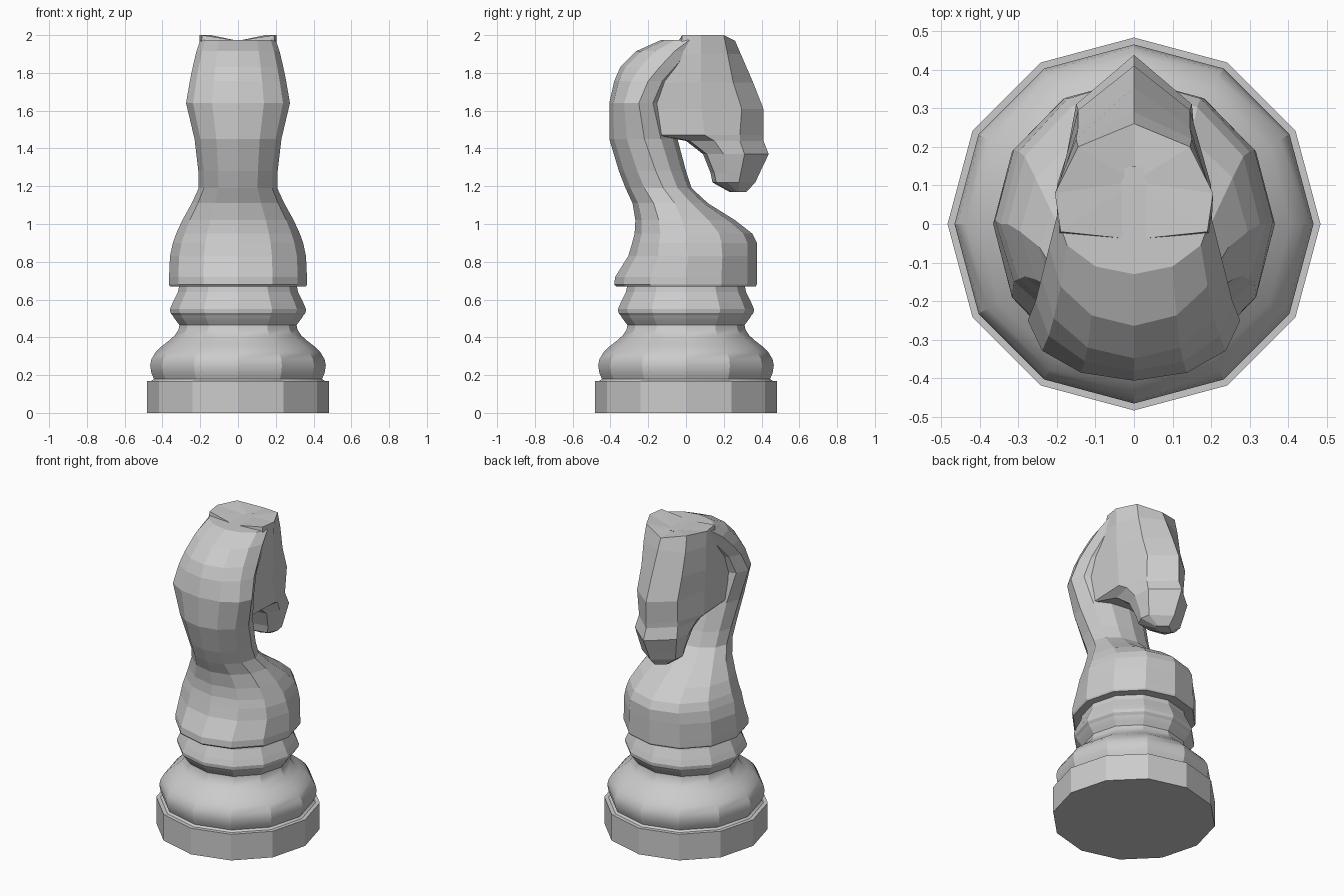
import bpy, bmesh, math

if "Cube" in bpy.data.objects:
    bpy.data.objects.remove(bpy.data.objects["Cube"])

stone = bpy.data.materials.new("light grey")
stone.diffuse_color = (0.6, 0.6, 0.6, 1)
stone.use_nodes = True
stone.node_tree.nodes["Principled BSDF"].inputs["Base Color"].default_value = stone.diffuse_color


def loft(name, rings, dip=0.0):
    """Skin a list of closed rings; the top cap is fanned to a slightly lowered centre."""
    bm = bmesh.new()
    vs = [[bm.verts.new(p) for p in r] for r in rings]
    n = len(rings[0])
    for a, b in zip(vs, vs[1:]):
        for i in range(n):
            j = (i + 1) % n
            bm.faces.new((a[i], a[j], b[j], b[i]))
    bm.faces.new(vs[0][::-1])
    top = vs[-1]
    ys = [v.co.y for v in top]
    mid = bm.verts.new((0, (min(ys) + max(ys)) / 2, max(v.co.z for v in top) - dip))
    for i in range(n):
        bm.faces.new((top[i], top[(i + 1) % n], mid))
    bmesh.ops.recalc_face_normals(bm, faces=bm.faces)
    me = bpy.data.meshes.new(name)
    bm.to_mesh(me)
    bm.free()
    me.materials.append(stone)
    ob = bpy.data.objects.new(name, me)
    bpy.context.collection.objects.link(ob)
    return ob


def oval(z, back, centre, front, w):
    """Twelve-sided ring with separate rear and front depth."""
    pts = []
    for k in range(12):
        a = math.tau * k / 12
        s = math.sin(a)
        pts.append((w * math.cos(a), centre + s * (front - centre if s > 0 else centre - back), z))
    return pts


def lathe(name, profile):
    return loft(name, [oval(z, -r, 0, r, r) for r, z in profile])


# Foot disc
lathe("foot", [(.483, 0), (.483, .17)])

# Turned bulge and collar
lathe("turned_base", [(.465, .165), (.445, .18), (.458, .21), (.465, .25), (.458, .285),
                      (.437, .32), (.405, .352), (.365, .383), (.335, .41), (.315, .44),
                      (.31, .465), (.325, .485), (.34, .505), (.345, .515)])
lathe("collar", [(.345, .515), (.358, .53), (.36, .55), (.345, .585), (.318, .64), (.31, .68)])

# Bust, neck and mane: z, back, centre, front, half width
body = [(.67, -.37, 0, .37, .36), (.68, -.38, 0, .375, .365), (.72, -.375, 0, .375, .365),
        (.83, -.306, .01, .375, .36), (.90, -.285, 0, .375, .345), (.95, -.272, 0, .35, .327),
        (1.02, -.268, -.02, .26, .295), (1.11, -.283, -.06, .116, .245),
        (1.19, -.32, -.12, .03, .208), (1.28, -.355, -.16, 0, .21),
        (1.45, -.406, -.22, -.045, .23), (1.64, -.406, -.25, -.1, .275),
        (1.757, -.38, -.2, -.05, .255), (1.83, -.348, -.14, .02, .24),
        (1.915, -.264, -.06, .08, .22), (1.975, -.13, .02, .15, .20)]
loft("neck_and_mane", [oval(*r) for r in body])

# Head: z, then (y, half width) at the rear, cheek and face corner, then ridge y
head = [(1.17, .25, .05, .27, .06, .28, .05, .32), (1.22, .16, .10, .22, .13, .28, .12, .367),
        (1.27, .15, .11, .22, .14, .29, .13, .39), (1.37, .11, .13, .20, .16, .31, .15, .438),
        (1.44, .02, .15, .15, .18, .285, .14, .41), (1.47, -.15, .19, .10, .20, .285, .14, .41),
        (1.61, -.20, .20, .08, .19, .295, .145, .41), (1.75, -.15, .20, .08, .20, .25, .145, .355),
        (1.90, -.03, .20, .08, .20, .22, .15, .29), (2.0, -.02, .19, .08, .205, .20, .145, .26)]
rings = []
for z, yb, wb, ym, wm, yc, wc, yf in head:
    low = z - (.03 if z == 2.0 else 0)   # ridge dips at the crown
    side = [(wb, yb), (wm, ym), (wc, yc)]
    rings.append([(0, yb - .02, low)] + [(x, y, z) for x, y in side] + [(0, yf, low)]
                 + [(-x, y, z) for x, y in side[::-1]])
loft("head", rings, dip=.03)

# Soften only the turned curve; the twelve side edges stay sharp
for ob in bpy.context.collection.objects:
    ob.select_set(ob.name == "turned_base")
bpy.context.view_layer.objects.active = bpy.data.objects["turned_base"]
bpy.ops.object.shade_smooth_by_angle(angle=math.radians(24))
